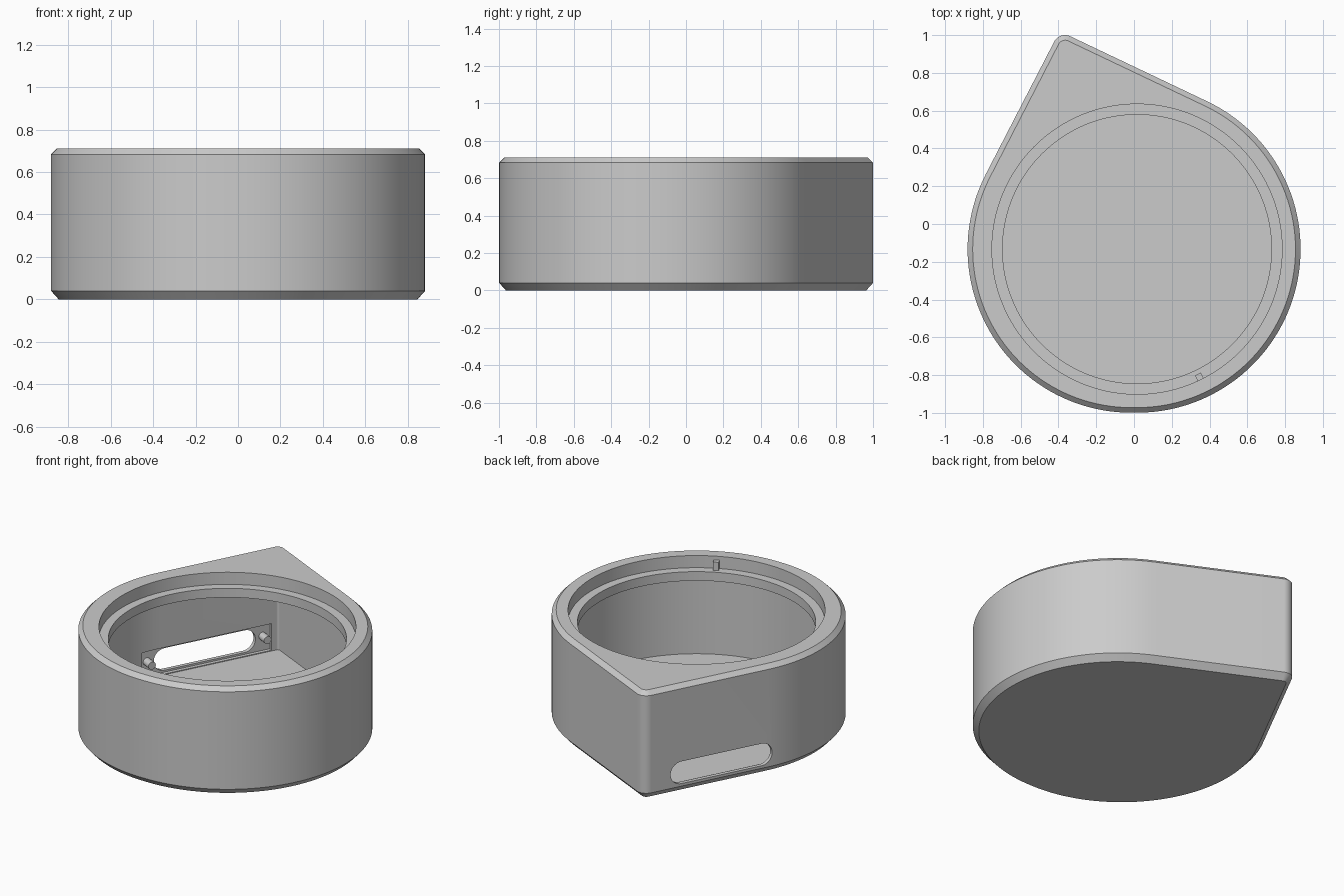
import bpy
import bmesh
from math import cos, sin, pi, radians
from mathutils import Matrix, Vector
from mathutils.geometry import convex_hull_2d

cube = bpy.data.objects.get("Cube")
if cube:
    bpy.data.objects.remove(cube, do_unlink=True)

grey = bpy.data.materials.new("plain_grey")
grey.use_nodes = True
grey.diffuse_color = (0.6, 0.6, 0.6, 1)
grey.node_tree.nodes["Principled BSDF"].inputs["Base Color"].default_value = (0.6, 0.6, 0.6, 1)

CENTRE = Vector((0.016, -0.133, 0))
HEIGHT = 0.71
FLOOR = 0.04
LIP_BOTTOM, LEDGE = 0.57, 0.63
WALL_ANGLE = radians(62.6)      # direction of the slotted wall
SLOT_MID, SLOT_Z = 0.30, 0.13
# local frame of the slotted wall: x along it, y outward
WALL = Matrix.Translation(CENTRE) @ Matrix.Rotation(WALL_ANGLE, 4, 'Z')
SIDEWAYS = Matrix.Rotation(pi / 2, 4, 'X')


def hull_outline(circles, steps=144):
    """Convex outline around circles, kept as (x, y, normal) so it can be offset."""
    samples = []
    for x, y, r in circles:
        for i in range(steps):
            a = 2 * pi * i / steps
            samples.append((Vector((x + r * cos(a), y + r * sin(a))), Vector((cos(a), sin(a)))))
    return [samples[i] for i in convex_hull_2d([p for p, n in samples])]


def loft(name, outline, levels, matrix=Matrix()):
    """Solid through copies of the outline; levels are (height, inset) pairs."""
    bm = bmesh.new()
    rings = [[bm.verts.new((*(p - n * inset), z)) for p, n in outline] for z, inset in levels]
    for low, high in zip(rings, rings[1:]):
        for i in range(len(low)):
            bm.faces.new((low[i - 1], low[i], high[i], high[i - 1]))
    bm.faces.new(rings[0])
    bm.faces.new(rings[-1])
    bmesh.ops.recalc_face_normals(bm, faces=bm.faces)
    bm.transform(matrix)
    return finish(name, bm)


def box(name, low, high, matrix):
    bm = bmesh.new()
    bmesh.ops.create_cube(bm, size=1)
    low, high = Vector(low), Vector(high)
    size = Matrix.Diagonal((*(high - low), 1))
    bm.transform(matrix @ Matrix.Translation((low + high) / 2) @ size)
    return finish(name, bm)


def finish(name, bm):
    mesh = bpy.data.meshes.new(name)
    bm.to_mesh(mesh)
    bm.free()
    mesh.materials.append(grey)
    obj = bpy.data.objects.new(name, mesh)
    bpy.context.collection.objects.link(obj)
    return obj


def select(obj):
    bpy.ops.object.select_all(action='DESELECT')
    obj.select_set(True)
    bpy.context.view_layer.objects.active = obj


def cut(target, cutter):
    cutter.hide_render = True
    mod = target.modifiers.new("cut", 'BOOLEAN')
    mod.operation = 'DIFFERENCE'
    mod.solver = 'EXACT'
    mod.object = cutter
    select(target)
    bpy.ops.object.modifier_apply(modifier=mod.name)
    bpy.data.objects.remove(cutter, do_unlink=True)


# Housing: teardrop outline with chamfered bottom and top
teardrop = hull_outline([(CENTRE.x, CENTRE.y, 0.866),
                         (CENTRE.x - 0.031, CENTRE.y, 0.866),
                         (-0.365, 0.935, 0.065)])
housing = loft("housing", teardrop,
               [(0, 0.036), (0.04, 0), (HEIGHT - 0.027, 0), (HEIGHT, 0.027)])

# Hollow inside, round opening and ledge recess
cut(housing, loft("cavity_cutter", teardrop, [(FLOOR, 0.05), (LIP_BOTTOM, 0.05)]))
for name, radius, bottom in (("opening_cutter", 0.712, 0.5), ("ledge_cutter", 0.768, LEDGE)):
    ring = hull_outline([(CENTRE.x, CENTRE.y, radius)])
    cut(housing, loft(name, ring, [(bottom, 0), (HEIGHT + 0.1, 0)]))

# Shallow pocket and rounded slot in the flat wall
cut(housing, box("pocket_cutter", (SLOT_MID - 0.44, 0.78, FLOOR + 0.005),
                 (SLOT_MID + 0.44, 0.868, 0.22), WALL))
slot = hull_outline([(SLOT_MID - 0.27, SLOT_Z, 0.073), (SLOT_MID + 0.27, SLOT_Z, 0.073)], 48)
cut(housing, loft("slot_cutter", slot, [(-1, 0), (-0.75, 0)], WALL @ SIDEWAYS))

select(housing)
bpy.ops.object.shade_smooth_by_angle(angle=radians(25))

# Mounting pegs on either side of the slot
for name, side in (("front_peg", -1), ("rear_peg", 1)):
    circle = hull_outline([(SLOT_MID + side * 0.39, SLOT_Z + 0.01, 0.025)], 32)
    peg = loft(name, circle, [(-0.88, 0), (-0.80, 0)], WALL @ SIDEWAYS)
    select(peg)
    bpy.ops.object.shade_smooth_by_angle(angle=radians(25))

# Small locating key on the ledge
key_frame = Matrix.Translation(CENTRE) @ Matrix.Rotation(radians(-64), 4, 'Z')
box("locating_key", (0.736, -0.017, LEDGE - 0.005), (0.775, 0.017, 0.685), key_frame)
